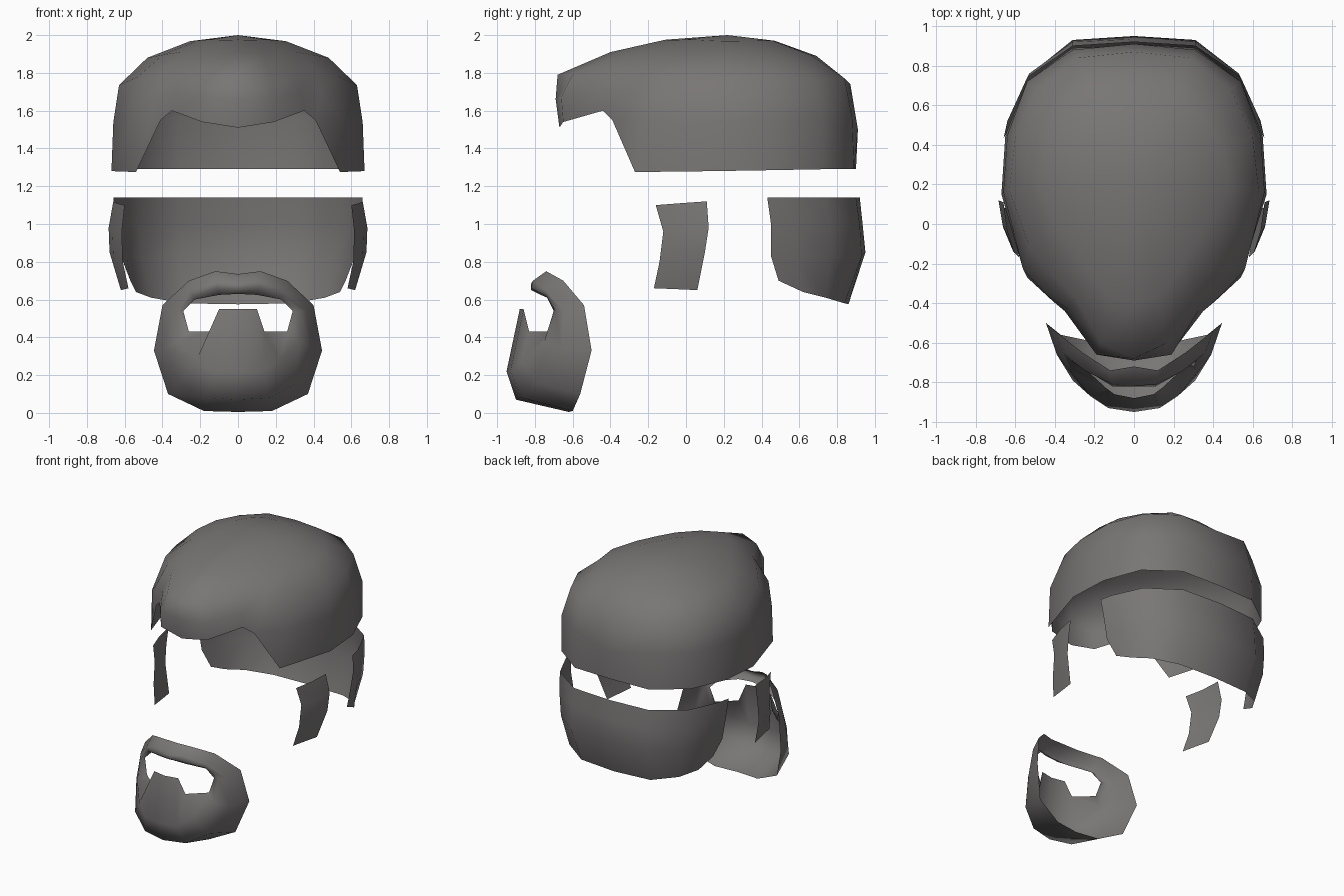
import bpy, bmesh
from mathutils import Vector

hair = bpy.data.materials.new("dark hair grey")
hair.diffuse_color = (0.19, 0.18, 0.178, 1)


def mirrored(half):
    """Half row starting and ending on x = 0 -> full closed loop."""
    return half + [(-x, y, z) for x, y, z in half[-2:0:-1]]


def mirrored_open(half):
    """Half row ending on x = 0 -> full open row."""
    return half + [(-x, y, z) for x, y, z in half[-2::-1]]


def sheet(name, rows, inside, closed=False, apex=None):
    """Loft a single-layer surface through rows, facing away from inside."""
    bm = bmesh.new()
    grid = [[bm.verts.new(p) for p in r] for r in rows]
    n = len(grid[0])
    count = n if closed else n - 1
    for a, b in zip(grid, grid[1:]):
        for i in range(count):
            j = (i + 1) % n
            bm.faces.new((a[i], a[j], b[j], b[i]))
    if apex:
        top = bm.verts.new(apex)
        for i in range(count):
            bm.faces.new((grid[-1][i], grid[-1][(i + 1) % n], top))
    bm.normal_update()
    inside = Vector(inside)
    facing = sum(f.normal.dot(f.calc_center_median() - inside) * f.calc_area()
                 for f in bm.faces)
    if facing < 0:
        bmesh.ops.reverse_faces(bm, faces=bm.faces[:])
    for f in bm.faces:
        f.smooth = True
    me = bpy.data.meshes.new(name)
    bm.to_mesh(me)
    bm.free()
    me.materials.append(hair)
    ob = bpy.data.objects.new(name, me)
    bpy.context.collection.objects.link(ob)
    return ob


# Top hair: rows from the hairline up to the crown, front to back
hairline = [(0, -.67, 1.51), (.19, -.65, 1.54), (.35, -.44, 1.6), (.41, -.39, 1.55),
            (.54, -.27, 1.275), (.67, .15, 1.28), (.65, .45, 1.285),
            (.54, .72, 1.29), (.31, .89, 1.29), (0, .9, 1.29)]
temple = [(0, -.69, 1.66), (.19, -.66, 1.67), (.33, -.43, 1.7), (.44, -.36, 1.67),
          (.56, -.23, 1.56), (.66, .16, 1.54), (.64, .45, 1.56),
          (.54, .72, 1.56), (.31, .88, 1.56), (0, .91, 1.5)]
upper = [(0, -.68, 1.79), (.17, -.6, 1.79), (.3, -.37, 1.82), (.41, -.26, 1.81),
         (.53, -.11, 1.78), (.63, .17, 1.735), (.6, .44, 1.76),
         (.49, .68, 1.77), (.28, .84, 1.77), (0, .87, 1.74)]
top = [(0, -.4, 1.91), (.13, -.36, 1.9), (.24, -.22, 1.91), (.31, -.1, 1.91),
       (.4, .02, 1.895), (.48, .2, 1.88), (.45, .38, 1.885),
       (.36, .53, 1.89), (.21, .66, 1.895), (0, .69, 1.89)]
crown = (0, .22, 2.0)
near_crown = [(x * .53, y * .53 + crown[1] * .47, 2 - (2 - z) * .27) for x, y, z in top]
sheet("top_hair", [mirrored(r) for r in (hairline, temple, upper, top, near_crown)],
      (0, .1, 1.4), closed=True, apex=crown)

# Back hair: curved band round the nape
back_rows = [
    [(.66, .43, 1.14), (.64, .52, 1.14), (.54, .74, 1.14), (.31, .9, 1.14), (0, .92, 1.14)],
    [(.65, .45, 1.0), (.62, .56, 1.0), (.53, .76, 1.0), (.31, .92, 1.0), (0, .935, 1.0)],
    [(.62, .45, .83), (.59, .58, .83), (.51, .77, .83), (.31, .93, .83), (0, .95, .85)],
    [(.57, .49, .7), (.54, .62, .64), (.46, .74, .61), (.29, .84, .58), (0, .86, .575)],
]
sheet("back_hair", [mirrored_open(r) for r in back_rows], (0, .2, .9))

# Sideburns
side_rows = [
    [(.6, -.16, 1.1), (.64, -.03, 1.11), (.66, .11, 1.12)],
    [(.615, -.12, .96), (.665, 0, .97), (.685, .12, .98)],
    [(.61, -.14, .8), (.66, -.02, .83), (.68, .1, .85)],
    [(.58, -.17, .66), (.6, -.05, .655), (.62, .06, .65)],
]
for side, s in (("left", -1), ("right", 1)):
    sheet(side + "_sideburn", [[(x * s, y, z) for x, y, z in r] for r in side_rows],
          (0, 0, .9))

# Beard: rings from the outer edge to the mouth opening, chin to moustache
beard_rows = [
    [(0, -.62, .005), (.18, -.6, .01), (.37, -.56, .1), (.445, -.5, .33),
     (.4, -.54, .57), (.26, -.65, .7), (.12, -.74, .75), (0, -.72, .735)],
    [(0, -.9, .07), (.17, -.87, .08), (.31, -.79, .16), (.39, -.66, .34),
     (.36, -.65, .54), (.25, -.74, .65), (.11, -.81, .7), (0, -.82, .685)],
    [(0, -.95, .22), (.13, -.93, .22), (.22, -.87, .28), (.32, -.75, .38),
     (.32, -.69, .54), (.24, -.74, .62), (.11, -.82, .66), (0, -.82, .65)],
    [(0, -.88, .55), (.1, -.86, .55), (.14, -.83, .43), (.26, -.72, .43),
     (.29, -.7, .54), (.23, -.71, .6), (.1, -.77, .625), (0, -.78, .63)],
]
sheet("beard", [mirrored(r) for r in beard_rows], (0, -.3, .4), closed=True)
